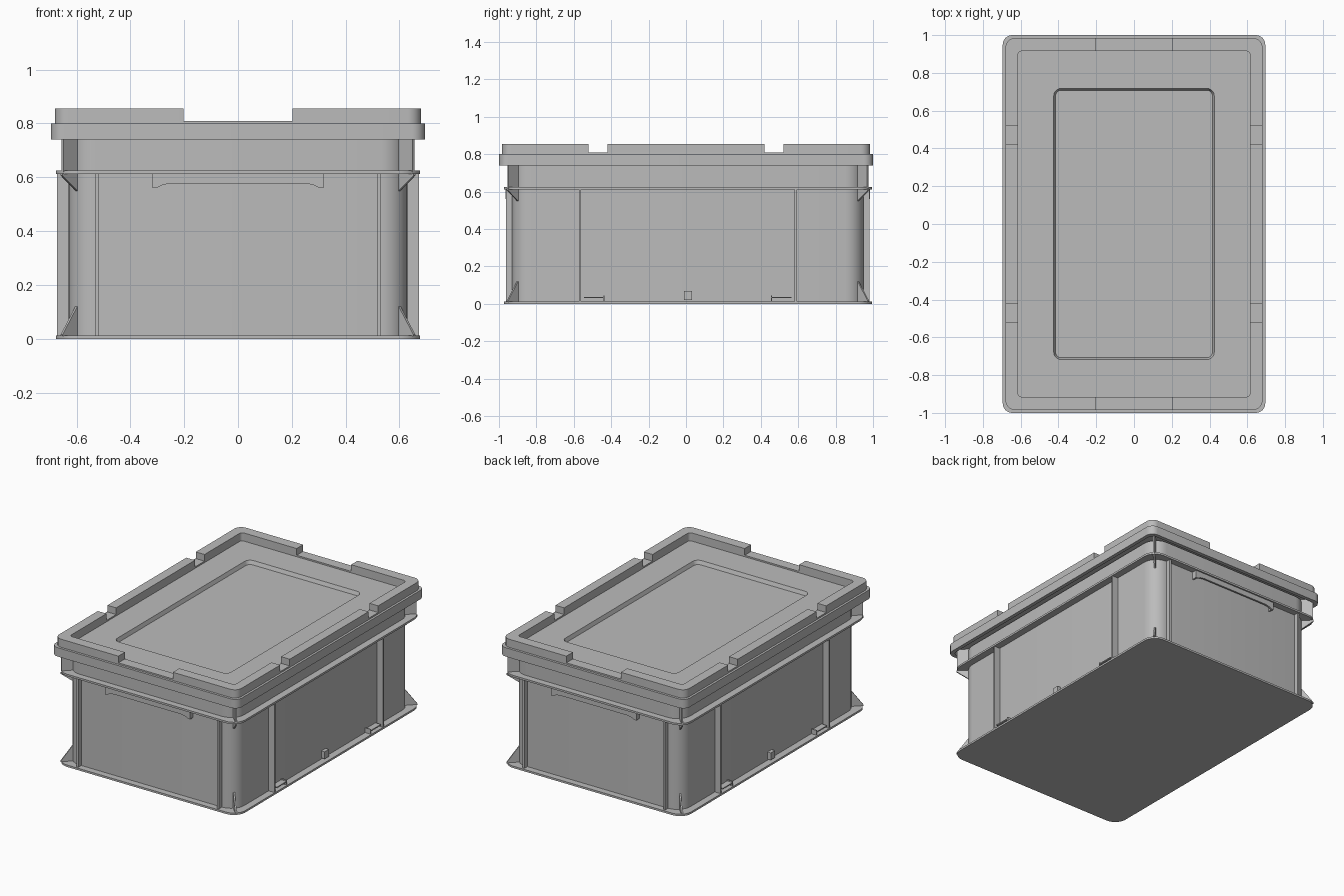
import bpy, bmesh, math
from mathutils import Matrix, Vector

cube = bpy.data.objects.get("Cube")
if cube:
    bpy.data.objects.remove(cube, do_unlink=True)

GREY = (0.5, 0.5, 0.5, 1.0)
plastic = bpy.data.materials.new("grey_plastic")
plastic.use_nodes = True
plastic.diffuse_color = GREY
bsdf = plastic.node_tree.nodes["Principled BSDF"]
bsdf.inputs["Base Color"].default_value = GREY
bsdf.inputs["Roughness"].default_value = 0.6

CY = 0.01                       # the crate sits slightly behind the lid
HX, HY, R = 0.63, 0.94, 0.1     # crate wall half sizes and corner radius
FLANGE_Z = 0.612


def finish(name, bm):
    bmesh.ops.recalc_face_normals(bm, faces=bm.faces)
    mesh = bpy.data.meshes.new(name)
    bm.to_mesh(mesh)
    bm.free()
    mesh.materials.append(plastic)
    obj = bpy.data.objects.new(name, mesh)
    bpy.context.collection.objects.link(obj)
    return obj


def rounded_ring(bm, hx, hy, r, z, cy, seg=8):
    verts = []
    for k, (sx, sy) in enumerate(((1, 1), (-1, 1), (-1, -1), (1, -1))):
        for i in range(seg + 1):
            a = math.pi / 2 * (k + i / seg)
            verts.append(bm.verts.new((sx * (hx - r) + r * math.cos(a),
                                       cy + sy * (hy - r) + r * math.sin(a), z)))
    return verts


def loft(name, rings, cy=0.0, closed=False):
    """Skin rounded rectangles (half x, half y, radius, z) into one shell."""
    bm = bmesh.new()
    loops = [rounded_ring(bm, *ring, cy) for ring in rings]
    pairs = list(zip(loops, loops[1:]))
    if closed:
        pairs.append((loops[-1], loops[0]))
    else:
        bm.faces.new(loops[0])
        bm.faces.new(loops[-1])
    for a, b in pairs:
        for i in range(len(a)):
            j = (i + 1) % len(a)
            bm.faces.new((a[i], a[j], b[j], b[i]))
    return finish(name, bm)


def add_box(bm, lo, hi):
    lo, hi = Vector(lo), Vector(hi)
    size = hi - lo
    scale = Matrix.Diagonal((abs(size.x), abs(size.y), abs(size.z), 1))
    bmesh.ops.create_cube(bm, size=1, matrix=Matrix.Translation((lo + hi) / 2) @ scale)


def add_prism(bm, profile, thick, matrix):
    """Extrude a profile in the local x-z plane, centred on local y."""
    sides = [[bm.verts.new(matrix @ Vector((u, s * thick / 2, z))) for u, z in profile]
             for s in (-1, 1)]
    for side in sides:
        bm.faces.new(side)
    a, b = sides
    for i in range(len(a)):
        j = (i + 1) % len(a)
        bm.faces.new((a[i], a[j], b[j], b[i]))


# Hollow crate body
crate = loft("crate_body", [
    (HX, HY, R, 0.005), (HX, HY, R, 0.75),
    (HX - 0.02, HY - 0.02, R - 0.02, 0.75), (HX - 0.02, HY - 0.02, R - 0.02, 0.025)], CY)

# Base plate and the flange around the wall
base = loft("base_plate", [(0.677, 0.984, 0.085, 0), (0.677, 0.984, 0.085, 0.013)], CY)
flange = loft("rim_flange", [
    (0.677, 0.984, 0.085, FLANGE_Z), (0.677, 0.984, 0.085, FLANGE_Z + 0.013),
    (HX - 0.01, HY - 0.01, R, FLANGE_Z + 0.013), (HX - 0.01, HY - 0.01, R, FLANGE_Z)],
    CY, closed=True)

# Lid: hollow skirt, raised rim, sunken panel
lid = loft("lid", [
    (0.67, 0.975, 0.04, 0.765), (0.67, 0.975, 0.04, 0.74),
    (0.695, 1.0, 0.05, 0.74), (0.695, 1.0, 0.05, 0.80),
    (0.68, 0.984, 0.05, 0.80), (0.68, 0.984, 0.05, 0.855),
    (0.615, 0.915, 0.02, 0.855), (0.615, 0.915, 0.02, 0.80),
    (0.425, 0.718, 0.04, 0.80), (0.415, 0.708, 0.03, 0.775)])

# Notches in the raised rim
bm = bmesh.new()
for s in (-1, 1):
    add_box(bm, (-0.203, s * 0.88, 0.81), (0.203, s * 1.05, 0.9))
    for t in (-1, 1):
        add_box(bm, (s * 0.58, t * 0.42, 0.81), (s * 0.75, t * 0.522, 0.9))
cutter = finish("notch_cutter", bm)
cutter.hide_render = True
mod = lid.modifiers.new("notches", 'BOOLEAN')
mod.operation = 'DIFFERENCE'
mod.solver = 'EXACT'
mod.object = cutter
bpy.context.view_layer.objects.active = lid
bpy.ops.object.modifier_apply(modifier=mod.name)
bpy.data.objects.remove(cutter, do_unlink=True)

# Vertical ribs on all four walls
bm = bmesh.new()
for s in (-1, 1):
    for t in (-1, 1):
        add_box(bm, (s * 0.518, CY + t * (HY - 0.01), 0.01),
                (s * 0.531, CY + t * 0.972, FLANGE_Z + 0.004))
        add_box(bm, (s * (HX - 0.01), CY + t * 0.571, 0.01),
                (s * 0.673, CY + t * 0.583, FLANGE_Z + 0.004))
ribs = finish("wall_ribs", bm)

# Diagonal corner webs: foot gusset, gusset below the flange, web below the lid
WEBS = (
    [(0.09, 0.01), (0.177, 0.01), (0.177, 0.016), (0.1, 0.12), (0.09, 0.12)],
    [(0.09, 0.55), (0.1, 0.55), (0.177, 0.606), (0.177, 0.615), (0.09, 0.615)],
    [(0.09, 0.62), (0.172, 0.62), (0.172, 0.765), (0.09, 0.765)],
)
bm = bmesh.new()
for sx in (-1, 1):
    for sy in (-1, 1):
        place = (Matrix.Translation((sx * (HX - R), CY + sy * (HY - R), 0))
                 @ Matrix.Rotation(math.atan2(sy, sx), 4, 'Z'))
        for web in WEBS:
            add_prism(bm, web, 0.01, place)
webs = finish("corner_webs", bm)

# Hand grips hanging from the flange at both short ends
half = [(-0.318, 0.615), (-0.318, 0.56), (-0.3, 0.562), (-0.28, 0.572), (-0.25, 0.577)]
grip = half + [(-u, z) for u, z in reversed(half)]
bm = bmesh.new()
for t in (-1, 1):
    add_prism(bm, grip, 0.012, Matrix.Translation((0, CY + t * 0.968, 0)))
    for s in (-1, 1):
        add_box(bm, (s * 0.306, CY + t * (HY - 0.01), 0.561),
                (s * 0.317, CY + t * 0.97, 0.615))
grips = finish("hand_grips", bm)

# Small label clips at the foot of the long walls
bm = bmesh.new()
for s in (-1, 1):
    add_box(bm, (s * (HX - 0.01), CY - 0.022, 0.02), (s * 0.655, CY + 0.022, 0.068))
    for t in (-1, 1):
        add_box(bm, (s * (HX - 0.01), CY + t * 0.445, 0.03), (s * 0.67, CY + t * 0.555, 0.037))
        add_box(bm, (s * (HX - 0.01), CY + t * 0.445, 0.01), (s * 0.67, CY + t * 0.451, 0.045))
clips = finish("label_clips", bm)

# Smooth rounded corners, crisp edges
bpy.ops.object.select_all(action='DESELECT')
for obj in (crate, base, flange, lid, ribs, webs, grips, clips):
    obj.select_set(True)
bpy.context.view_layer.objects.active = crate
bpy.ops.object.shade_smooth_by_angle(angle=math.radians(30))
